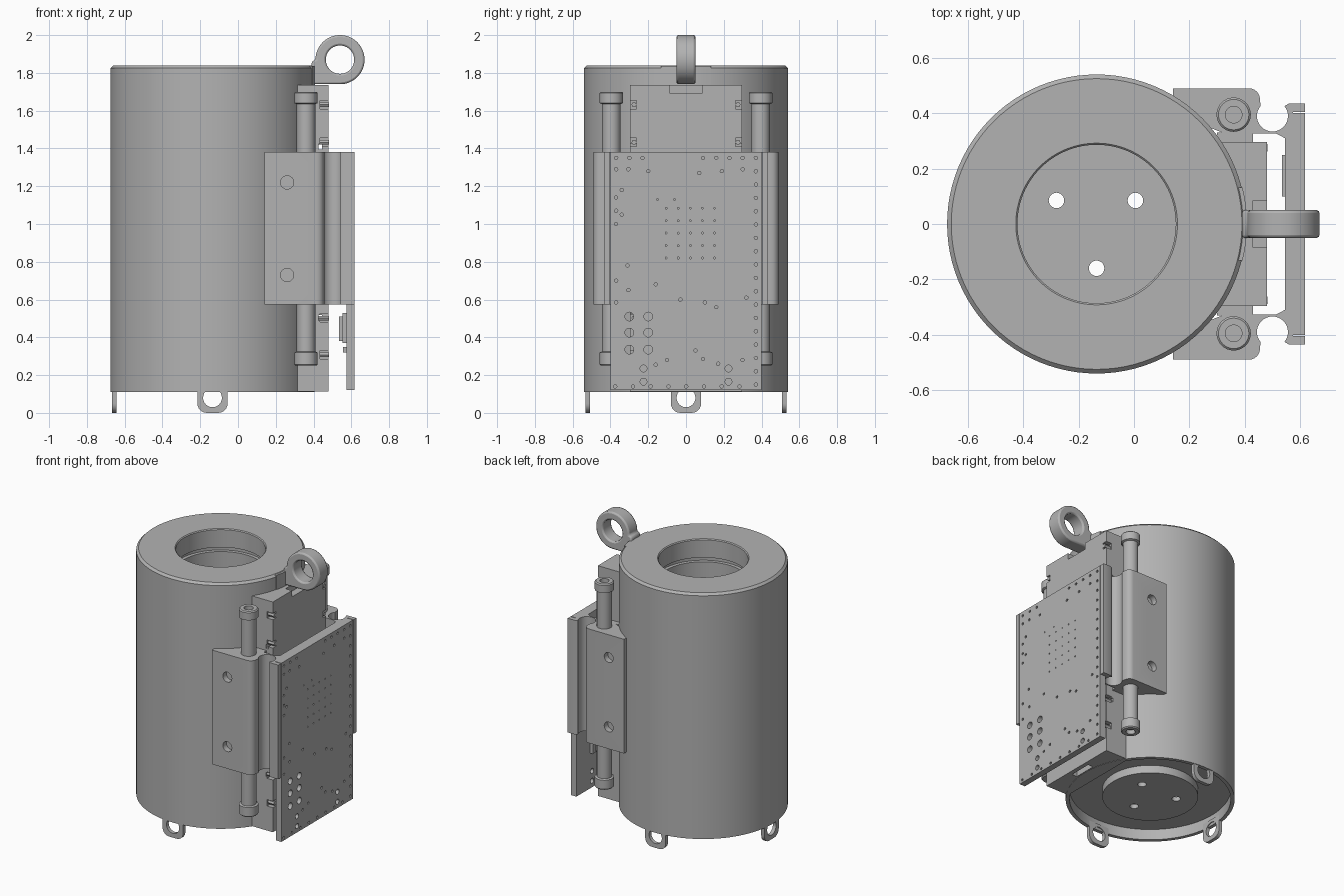
import bpy, bmesh, math
from mathutils import Matrix, Vector

if "Cube" in bpy.data.objects:
    bpy.data.objects.remove(bpy.data.objects["Cube"], do_unlink=True)

grey = bpy.data.materials.new("plain grey")
grey.use_nodes = True
grey.diffuse_color = (0.45, 0.45, 0.45, 1)
grey.node_tree.nodes["Principled BSDF"].inputs["Base Color"].default_value = grey.diffuse_color
CX, R = -0.135, 0.54


def finish(name, bm):
    bmesh.ops.recalc_face_normals(bm, faces=bm.faces)
    mesh = bpy.data.meshes.new(name)
    bm.to_mesh(mesh)
    bm.free()
    mesh.materials.append(grey)
    obj = bpy.data.objects.new(name, mesh)
    bpy.context.collection.objects.link(obj)
    return obj


def select(obj):
    bpy.ops.object.select_all(action='DESELECT')
    obj.select_set(True)
    bpy.context.view_layer.objects.active = obj


def add_box(bm, lo, hi):
    lo, hi = Vector(lo), Vector(hi)
    m = Matrix.Translation((lo + hi) / 2) @ Matrix.Diagonal((*(hi - lo), 1))
    bmesh.ops.create_cube(bm, size=1, matrix=m)


def add_rod(bm, centre, r, length, axis='Z', segs=24):
    turn = {'X': Matrix.Rotation(math.pi / 2, 4, 'Y'),
            'Y': Matrix.Rotation(math.pi / 2, 4, 'X'), 'Z': Matrix()}[axis]
    bmesh.ops.create_cone(bm, cap_ends=True, segments=segs, radius1=r, radius2=r,
                          depth=length, matrix=Matrix.Translation(centre) @ turn)


def boxes(name, *pairs):
    bm = bmesh.new()
    for lo, hi in pairs:
        add_box(bm, lo, hi)
    return finish(name, bm)


def rods(name, *specs):
    bm = bmesh.new()
    for spec in specs:
        add_rod(bm, *spec)
    return finish(name, bm)


def prism(name, pts, lo, hi, place):
    """Extrude a 2D outline; place maps (u, v, depth) to a 3D point."""
    bm = bmesh.new()
    face = bm.faces.new([bm.verts.new(place(u, v, lo)) for u, v in pts])
    shift = Vector(place(0, 0, hi)) - Vector(place(0, 0, lo))
    ext = bmesh.ops.extrude_face_region(bm, geom=[face], use_keep_orig=True)
    bmesh.ops.translate(bm, vec=shift,
                        verts=[v for v in ext['geom'] if isinstance(v, bmesh.types.BMVert)])
    return finish(name, bm)


def lathe(name, profile, centre, segs=96):
    bm = bmesh.new()
    verts = [bm.verts.new((r, 0, z)) for r, z in profile]
    edges = [bm.edges.new(p) for p in zip(verts, verts[1:])]
    bmesh.ops.spin(bm, geom=verts + edges, cent=(0, 0, 0), axis=(0, 0, 1),
                   angle=2 * math.pi, steps=segs)
    bmesh.ops.remove_doubles(bm, verts=bm.verts, dist=1e-4)
    bmesh.ops.translate(bm, verts=bm.verts, vec=centre)
    return finish(name, bm)


def cut(obj, cutter):
    mod = obj.modifiers.new("cut", 'BOOLEAN')
    mod.operation, mod.solver, mod.object = 'DIFFERENCE', 'EXACT', cutter
    select(obj)
    bpy.ops.object.modifier_apply(modifier=mod.name)
    bpy.data.objects.remove(cutter, do_unlink=True)


def arc(cx, cy, r, a0, a1, n=16):
    return [(cx + r * math.cos(math.radians(a0 + (a1 - a0) * i / n)),
             cy + r * math.sin(math.radians(a0 + (a1 - a0) * i / n))) for i in range(n + 1)]


# Drum with a deep bore, a grooved bore wall and a cup under the base
drum = lathe("drum", [(0, .16), (.286, .16), (.286, 1.68), (.31, 1.68), (.31, 1.71),
                      (.286, 1.71), (.286, 1.834), (.292, 1.84), (.525, 1.84), (R, 1.825),
                      (R, .11), (.515, .11), (.515, .185), (.306, .185), (.306, .13), (0, .13)],
             (CX, 0, 0))
cut(drum, rods("floor_holes", *[((x, y, .145), .028, .1) for x, y in
                                ((-.28, .085), (.005, .085), (CX, -.16))]))

# Three foot loops under the rim
foot = ([(.08, .15), (-.08, .15)] + arc(-.03, .05, .05, 180, 270, 6)
        + arc(.03, .05, .05, 270, 360, 6))
for i, ang in enumerate((-90, 90, 180)):
    loop = prism("foot_loop_%d" % (i + 1), foot, R - .032, R - .007, lambda u, v, d: (d, u, v))
    cut(loop, rods("loop_hole", ((R, 0, .08), .05, .2, 'X')))
    loop.data.transform(Matrix.Translation((CX, 0, 0)) @ Matrix.Rotation(math.radians(ang), 4, 'Z'))

# Spine block with a top notch, cross slots, side notches and a slot in its base
spine = boxes("spine_block", ((.3, -.297, .112), (.48, .297, 1.735)))
cut(spine, boxes("spine_slots", ((.43, -.085, 1.69), (.6, .085, 1.8)),
                 ((.41, -.08, .05), (.45, .08, .2)),
                 *[((.425, -.4, z), (.445, .4, z + .028)) for z in (.49, 1.395)]))
cut(spine, boxes("side_notches", *[((.435, s * .297 - .035, z), (.6, s * .297 + .035, z + .045))
                                   for s in (-1, 1) for z in (.285, .48, 1.41, 1.61)]))
boxes("spine_sides", *[((.3, min(s * .28, s * .33), .575), (.43, max(s * .28, s * .33), 1.38))
                       for s in (-1, 1)])
# Small clips standing in the side notches
rods("spine_clips", *[((.452, s * .275, z), .014, .06, 'X', 6)
                      for s in (-1, 1) for z in (.307, .502, 1.432, 1.632)])

# Lifting eye and its curved pad
eye = prism("lifting_eye", [(.39, 1.86), (.39, 1.74)] + arc(.54, 1.87, .13, -90, 180, 48),
            -.05, .05, lambda u, v, d: (u, d, v))
cut(eye, rods("eye_hole", ((.54, 0, 1.87), .075, .3, 'Y', 40)))
bevel = eye.modifiers.new("soft_edges", 'BEVEL')
bevel.width, bevel.segments, bevel.limit_method = .01, 2, 'ANGLE'
bevel.angle_limit = math.radians(50)
prism("eye_pad", [(.36, -.132)] + arc(CX, 0, .543, -14, 14, 10) + [(.36, .132)],
      1.735, 1.836, lambda u, v, d: (u, v, d))

# Side clamps with an open channel, and the rods they hold
clamp = ([(.14, .40), (.14, .49)] + arc(.415, .45, .04, 90, 0, 6)
         + arc(.5, .39, .056, 140, 400, 24)
         + [(.56, .435), (.618, .435), (.618, .405), (.575, .405), (.575, .31), (.545, .31),
            (.515, .326), (.33, .326)])
for s, side in ((-1, "right"), (1, "left")):
    body = prism(side + "_clamp", clamp, .575, 1.38, lambda u, v, d: (u, s * v, d))
    cut(body, rods("clamp_holes", *[((.26, s * .49, z), .035, .08, 'Y') for z in (.73, 1.22)]))
    lathe(side + "_rod", [(0, .28), (.03, .28), (.03, .25), (.055, .25), (.062, .257),
                          (.062, .32), (.049, .325), (.049, 1.635), (.062, 1.64),
                          (.062, 1.693), (.055, 1.70), (.03, 1.70), (.03, 1.67), (0, 1.67)],
          (.36, s * .395, 0), 32)

# Back panel behind the board and parts mounted on it
boxes("backing_panel", ((.545, -.31, .575), (.576, .31, 1.38)))
boxes("board_parts", ((.552, .1, .37), (.576, .25, .53)), ((.535, .13, .38), (.555, .22, .51)),
      ((.555, -.15, .32), (.576, -.05, .35)), ((.535, .1, .8), (.546, .25, 1.2)))

# Perforated board
board = boxes("board", ((.575, -.4, .12), (.618, .4, 1.38)))
small = [(.37, 1.35 - .0706 * i) for i in range(18)]
small += [(-.37, z) for z in (1.35, 1.29, 1.14, 1.07, 1.0, .7, .585)]
small += [(-.34 + .035 * (i % 2), z) for i, z in enumerate((1.18, 1.29, 1.05, .65))]
small += [(-.375 + .094 * i, .14) for i in range(8)]
small += [(y, 1.35) for y in (-.3, -.23, .09, .16, .23, .3)]
small += [(-.2, 1.28), (.07, 1.27), (.19, 1.28), (.3, 1.29), (-.16, .68), (-.03, .6),
          (.1, .585), (.16, .56), (.32, .61), (-.31, .78), (.05, .33), (-.1, .28),
          (.09, .285), (.17, .26), (.3, .28), (-.16, .255)]
tiny = [(-.105 + .064 * i, .82 + .066 * j) for i in range(5) for j in range(5)]
tiny += [(-.15, 1.13), (-.06, 1.13)]
large = [(y, z) for y in (-.3, -.2) for z in (.335, .425, .51)]
medium = [(y, z) for y in (-.225, .225) for z in (.165, .235)]
cut(board, rods("board_holes", *[((.613, y, z), r, .1 if r > .015 else .03, 'X', n)
                                 for group, r, n in ((small, .009, 10), (tiny, .005, 6),
                                                     (large, .023, 20), (medium, .018, 16))
                                 for y, z in group]))

# Smooth round parts while keeping hard edges
for obj in list(bpy.context.collection.objects):
    if obj.type == 'MESH' and grey.name in obj.data.materials:
        select(obj)
        bpy.ops.object.shade_smooth_by_angle(angle=math.radians(30))
